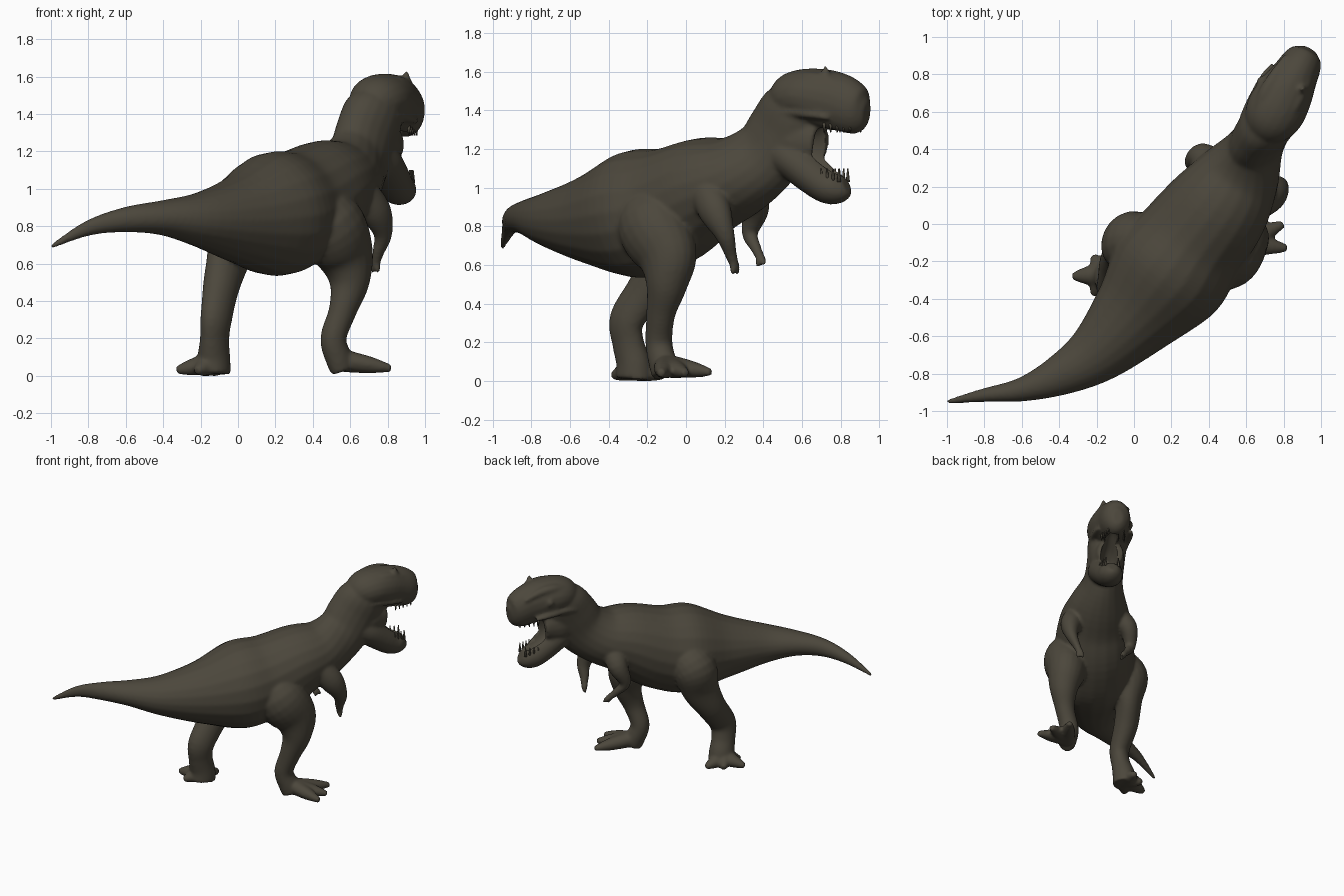
import bpy
import bmesh
import math
from mathutils import Vector, Matrix

cube = bpy.data.objects.get("Cube")
if cube:
    bpy.data.objects.remove(cube, do_unlink=True)

# One hide colour for the whole animal
hide = bpy.data.materials.new("dark olive hide")
hide.use_nodes = True
colour = (0.072, 0.063, 0.045, 1)
hide.diffuse_color = colour
hide.node_tree.nodes["Principled BSDF"].inputs["Base Color"].default_value = colour

BODY_SIDE = Vector((.76, -.65, 0))
HEAD_SIDE = Vector((.876, -.48, 0))
SIDES = 20
STEPS = 5


def spline(sections):
    """Resample the sections with a Catmull-Rom curve."""
    pts = [Vector(s) for s in sections]
    out = []
    for i in range(len(pts) - 1):
        a, b = pts[max(i - 1, 0)], pts[i]
        c, d = pts[i + 1], pts[min(i + 2, len(pts) - 1)]
        for k in range(STEPS):
            t = k / STEPS
            out.append(b + (c - a) * (t / 2) + (a * 2 - b * 5 + c * 4 - d) * (t * t / 2)
                       + (b * 3 - a - c * 3 + d) * (t ** 3 / 2))
    return out + [pts[-1]]


def loft(bm, sections, side=BODY_SIDE):
    """Skin elliptical sections (x, y, z, half width, half height)."""
    path = spline(sections)
    rings = []
    for i, s in enumerate(path):
        ahead, behind = path[min(i + 1, len(path) - 1)], path[max(i - 1, 0)]
        tangent = (Vector(ahead[:3]) - Vector(behind[:3])).normalized()
        up = side.cross(tangent).normalized()
        across = tangent.cross(up)
        ring = []
        for k in range(SIDES):
            ang = math.tau * k / SIDES
            offset = across * (math.cos(ang) * s[3]) + up * (math.sin(ang) * s[4])
            ring.append(bm.verts.new(Vector(s[:3]) + offset))
        rings.append(ring)
    faces = [bm.faces.new(rings[0]), bm.faces.new(rings[-1][::-1])]
    for r, q in zip(rings, rings[1:]):
        for k in range(SIDES):
            n = (k + 1) % SIDES
            faces.append(bm.faces.new((r[k], q[k], q[n], r[n])))
    bmesh.ops.recalc_face_normals(bm, faces=faces)


def head_point(y, off, z):
    """A point on the head: along its axis, off to one side, at a height."""
    return Vector((.66 + .55 * (y - .45), y, z)) + HEAD_SIDE * off


def head_loft(bm, sections, off=0):
    loft(bm, [(*head_point(y, off, z), w, h) for y, z, w, h in sections], HEAD_SIDE)


def finish(bm, name):
    mesh = bpy.data.meshes.new(name)
    bm.to_mesh(mesh)
    bm.free()
    for p in mesh.polygons:
        p.use_smooth = True
    mesh.materials.append(hide)
    obj = bpy.data.objects.new(name, mesh)
    bpy.context.collection.objects.link(obj)
    return obj


def digits(bm, root, tips, thick):
    """Toes or fingers fanning out from one root point."""
    root = Vector(root)
    for tip in tips:
        tip = Vector(tip)
        mid = root.lerp(tip, .55)
        loft(bm, [(*root, thick * 1.3, thick * 1.2), (*mid, thick, thick * .9),
                  (*tip, thick * .4, thick * .4)])


def cone(bm, spot, base, top, depth):
    bmesh.ops.create_cone(bm, cap_ends=True, segments=8, radius1=base, radius2=top,
                          depth=depth, matrix=Matrix.Translation(spot))


body = bmesh.new()

# Tail, torso and neck
loft(body, [
    (-1, -.95, .69, .012, .012), (-.8, -.915, .79, .037, .042),
    (-.6, -.885, .835, .065, .068), (-.4, -.81, .845, .11, .095),
    (-.2, -.69, .835, .165, .15), (0, -.49, .835, .24, .235),
    (.18, -.27, .86, .325, .33), (.32, -.08, .905, .3, .31),
    (.46, .1, 1.0, .275, .265), (.57, .27, 1.06, .22, .215),
    (.645, .41, 1.16, .15, .2), (.685, .49, 1.28, .14, .2),
    (.72, .55, 1.39, .145, .185), (.74, .6, 1.47, .13, .135)])

# Skull and upper jaw
head_loft(body, [
    (.5, 1.44, .11, .1), (.55, 1.46, .145, .13), (.62, 1.475, .16, .14),
    (.71, 1.46, .15, .155), (.8, 1.435, .125, .155), (.87, 1.405, .108, .138),
    (.91, 1.39, .085, .112), (.94, 1.385, .04, .06)], .01)

# Cheeks and lower jaw
head_loft(body, [(.5, 1.24, .12, .15), (.59, 1.24, .125, .16),
                 (.655, 1.235, .108, .135), (.7, 1.23, .095, .1)], .012)
head_loft(body, [
    (.5, 1.19, .11, .11), (.58, 1.14, .125, .105), (.67, 1.065, .115, .1),
    (.75, 1.005, .098, .09), (.81, 1.0, .08, .078), (.845, 1.015, .04, .05)], .03)

# Brow ridges, cheek ridges and eyes
for sign in (-1, 1):
    head_loft(body, [(.56, 1.55, .02, .02), (.66, 1.565, .04, .035),
                     (.76, 1.555, .035, .03), (.86, 1.51, .015, .015)], sign * .08)
    head_loft(body, [(.51, 1.38, .02, .02), (.6, 1.39, .03, .025),
                     (.72, 1.375, .028, .022), (.8, 1.36, .01, .01)], sign * .125)
    bmesh.ops.create_uvsphere(body, u_segments=12, v_segments=8, radius=.03,
                              matrix=Matrix.Translation(head_point(.7, sign * .13, 1.48)))

# Single horn bump on the right brow
cone(body, head_point(.76, .08, 1.595), .035, .01, .07)

# Right leg and foot, striding forward
loft(body, [
    (.36, -.16, .96, .1, .1), (.49, -.18, .82, .17, .185), (.57, -.1, .65, .145, .17),
    (.595, -.1, .5, .108, .11), (.56, -.13, .35, .073, .078),
    (.51, -.14, .2, .07, .07), (.54, -.12, .09, .068, .075), (.56, -.11, .03, .06, .07)])
digits(body, (.57, -.1, .08), [(.82, -.13, .04), (.8, 0, .04), (.73, .13, .045)], .05)

# Left leg and foot, trailing
loft(body, [
    (.12, -.1, .93, .12, .12), (-.01, -.09, .81, .155, .165), (-.05, -.12, .64, .1, .14),
    (-.09, -.2, .48, .09, .11), (-.115, -.305, .32, .074, .1),
    (-.125, -.3, .2, .07, .09), (-.13, -.27, .09, .085, .095), (-.13, -.27, .01, .085, .1)])
digits(body, (-.15, -.27, .065),
       [(-.33, -.28, .03), (-.22, -.17, .025), (-.22, -.38, .025), (-.1, -.11, .025)], .05)

# Right and left arms with two-fingered hands
loft(body, [
    (.64, .1, 1.0, .09, .09), (.735, .15, .88, .08, .09), (.775, .2, .76, .048, .055),
    (.75, .23, .66, .03, .035), (.735, .25, .6, .024, .024)])
digits(body, (.735, .25, .61), [(.72, .27, .55), (.75, .24, .55)], .02)
loft(body, [
    (.44, .3, 1.0, .09, .09), (.36, .36, .9, .07, .075), (.315, .33, .77, .042, .045),
    (.37, .36, .69, .028, .03), (.42, .385, .64, .024, .024)])
digits(body, (.42, .385, .64), [(.44, .37, .59), (.46, .41, .6)], .02)

# Hollow of the open mouth
hollow = bmesh.new()
head_loft(hollow, [
    (.57, 1.2, .03, .04), (.64, 1.2, .055, .09), (.74, 1.2, .068, .14),
    (.82, 1.215, .055, .15), (.88, 1.25, .035, .11)], .022)
cutter = finish(hollow, "mouth_cutter")
cutter.hide_render = True
cutter.hide_set(True)

# Fuse everything into one skin, then open the mouth
skin = finish(body, "body")
remesh = skin.modifiers.new("fuse", 'REMESH')
remesh.mode = 'VOXEL'
remesh.voxel_size = .011
remesh.use_smooth_shade = True
soften = skin.modifiers.new("soften", 'SMOOTH')
soften.factor = .5
soften.iterations = 8
carve = skin.modifiers.new("open mouth", 'BOOLEAN')
carve.operation = 'DIFFERENCE'
carve.solver = 'EXACT'
carve.object = cutter

# Short teeth along both jaws
teeth = bmesh.new()
for sign in (-1, 1):
    for i in range(5):
        cone(teeth, head_point(.76 + i * .03, .01 + sign * (.085 - i * .007), 1.31), .003, .01, .05)
    for i in range(4):
        cone(teeth, head_point(.75 + i * .026, .03 + sign * (.075 - i * .009), 1.065), .011, .003, .07)
finish(teeth, "teeth")
